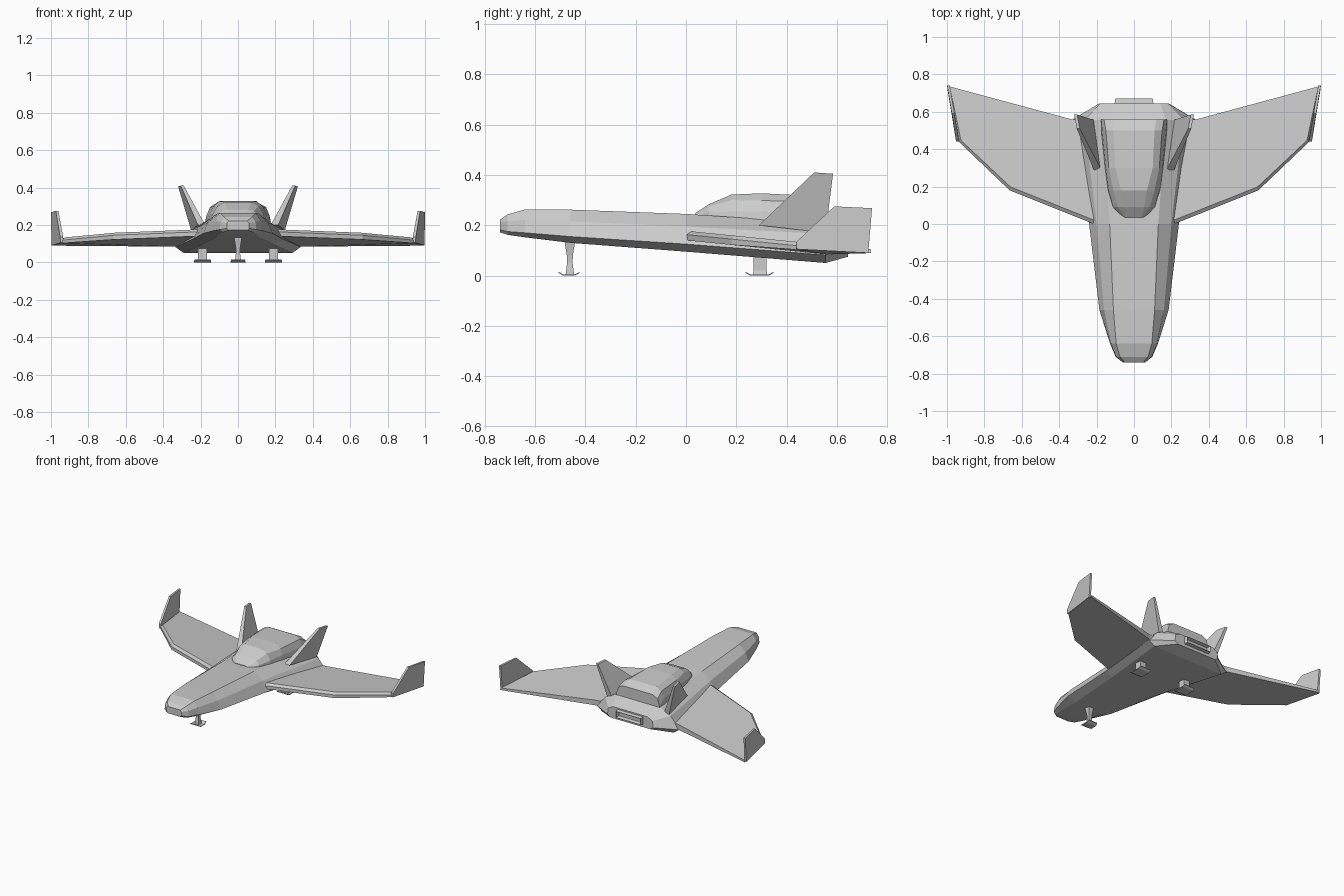
import bpy, bmesh
from mathutils import Vector

if "Cube" in bpy.data.objects:
    bpy.data.objects.remove(bpy.data.objects["Cube"])


def finish(name, bm):
    bmesh.ops.recalc_face_normals(bm, faces=bm.faces[:])
    me = bpy.data.meshes.new(name)
    bm.to_mesh(me)
    bm.free()
    ob = bpy.data.objects.new(name, me)
    bpy.context.collection.objects.link(ob)
    return ob


def bridge(bm, rings):
    """Skin a list of equal-length point rings and cap both ends."""
    vs = [[bm.verts.new(p) for p in r] for r in rings]
    n = len(vs[0])
    for a, b in zip(vs, vs[1:]):
        for i in range(n):
            j = (i + 1) % n
            bm.faces.new((a[i], a[j], b[j], b[i]))
    bm.faces.new(vs[0])
    bm.faces.new(vs[-1])


def loft(name, sections):
    """Sections are (y, half profile from bottom to top), mirrored in x."""
    bm = bmesh.new()
    bridge(bm, [[(x, y, z) for x, z in half] + [(-x, y, z) for x, z in reversed(half)]
                for y, half in sections])
    return finish(name, bm)


def pair(name, rings):
    """Build one skinned part on each side."""
    for side, s in (("right", 1), ("left", -1)):
        bm = bmesh.new()
        bridge(bm, [[(s * x, y, z) for x, y, z in r] for r in rings])
        finish(f"{side}_{name}", bm)


def fin(name, pts, thick):
    """Upright blade from a centre outline with a half thickness per point."""
    offs = [Vector((t, 0, 0)) for t in thick]
    pair(name, [[Vector(p) - o for p, o in zip(pts, offs)],
                [Vector(p) + o for p, o in zip(pts, offs)]])


# fuselage: bottom edge, chine, shoulder, top edge
loft("fuselage", [
    (-.74, [(.05, .172), (.06, .182), (.06, .21), (.05, .222)]),
    (-.71, [(.08, .162), (.098, .175), (.095, .215), (.075, .243)]),
    (-.64, [(.10, .152), (.128, .17), (.122, .222), (.095, .263)]),
    (-.46, [(.12, .130), (.185, .155), (.16, .215), (.11, .262)]),
    (0.0, [(.19, .095), (.24, .125), (.20, .195), (.13, .245)]),
    (.555, [(.29, .05), (.335, .082), (.265, .165), (.17, .207)]),
    (.645, [(.16, .075), (.185, .092), (.18, .14), (.14, .16)])])

# cabin hump
loft("cabin", [
    (.035, [(.06, .20), (.06, .235), (.05, .242), (.04, .246)]),
    (.09, [(.115, .20), (.11, .25), (.085, .275), (.055, .283)]),
    (.18, [(.145, .20), (.135, .255), (.11, .30), (.07, .322)]),
    (.30, [(.16, .19), (.15, .255), (.135, .298), (.10, .327)]),
    (.50, [(.18, .17), (.17, .245), (.15, .295), (.11, .317)]),
    (.558, [(.18, .15), (.175, .215), (.16, .265), (.12, .285)])])

# rear nozzle slot, recessed at the back
bm = bmesh.new()
bridge(bm, [[(-.11, .6, .09), (.11, .6, .09), (.11, .6, .16), (-.11, .6, .16)],
            [(-.1, .67, .1), (.1, .67, .1), (.1, .67, .145), (-.1, .67, .145)]])
bm.faces.ensure_lookup_table()
back = max(bm.faces, key=lambda f: f.calc_center_median().y)
bmesh.ops.recalc_face_normals(bm, faces=bm.faces[:])
bmesh.ops.inset_region(bm, faces=[back], thickness=.011)
bmesh.ops.translate(bm, verts=list(back.verts), vec=(0, -.03, 0))
finish("rear_nozzle", bm)

# wings: flat underside, rim, and top set in from the leading edge
outline = [(.15, -.02), (.24, .01), (.665, .18), (.937, .44), (.993, .737), (.335, .56), (.15, .54)]
inset = [(.15, .0), (.237, .03), (.66, .198), (.925, .447), (.985, .735), (.335, .56), (.15, .54)]
low = [.035, .035, .035, .028, .012, .035, .035]
pair("wing", [
    [(x, y, .175 - .1 * y - t) for (x, y), t in zip(outline, low)],
    [(x, y, .163 - .1 * y) for x, y in outline],
    [(x, y, .178 - .1 * y) for x, y in inset]])

# wing tip fins
fin("wingtip_fin", [(.94, .44, .105), (.943, .44, .135), (.967, .59, .275), (.992, .74, .268), (.99, .725, .09)],
    [.008, .008, .007, .007, .008])

# canted tail fins
fin("tail_fin", [(.195, .29, .20), (.298, .51, .41), (.312, .585, .405), (.23, .555, .17)],
    [.02, .008, .008, .02])


# landing gear: strut of stacked rectangles on a skid with upturned ends
def gear(name, x, y, strut, hw, y0, y1):
    bm = bmesh.new()
    bridge(bm, [[(x - a, y - b, z), (x + a, y - b, z), (x + a, y + b, z), (x - a, y + b, z)]
                for a, b, z in strut])
    finish(name + "_strut", bm)
    bm = bmesh.new()
    bridge(bm, [[(x - w, yy, z), (x + w, yy, z), (x + w, yy, z + .005), (x - w, yy, z + .005)]
                for yy, z, w in ((y0, .01, hw * .9), (y0 + .018, 0, hw), (y1 - .018, 0, hw), (y1, .01, hw * .9))])
    finish(name + "_skid", bm)


gear("front_gear", 0, -.462, [(.017, .017, .003), (.011, .011, .05), (.012, .012, .08), (.022, .022, .14)],
     .04, -.507, -.423)
for side, s in (("right", 1), ("left", -1)):
    gear(side + "_rear_gear", s * .19, .295, [(.03, .028, .003), (.024, .026, .02), (.024, .026, .12)],
         .046, .237, .348)
